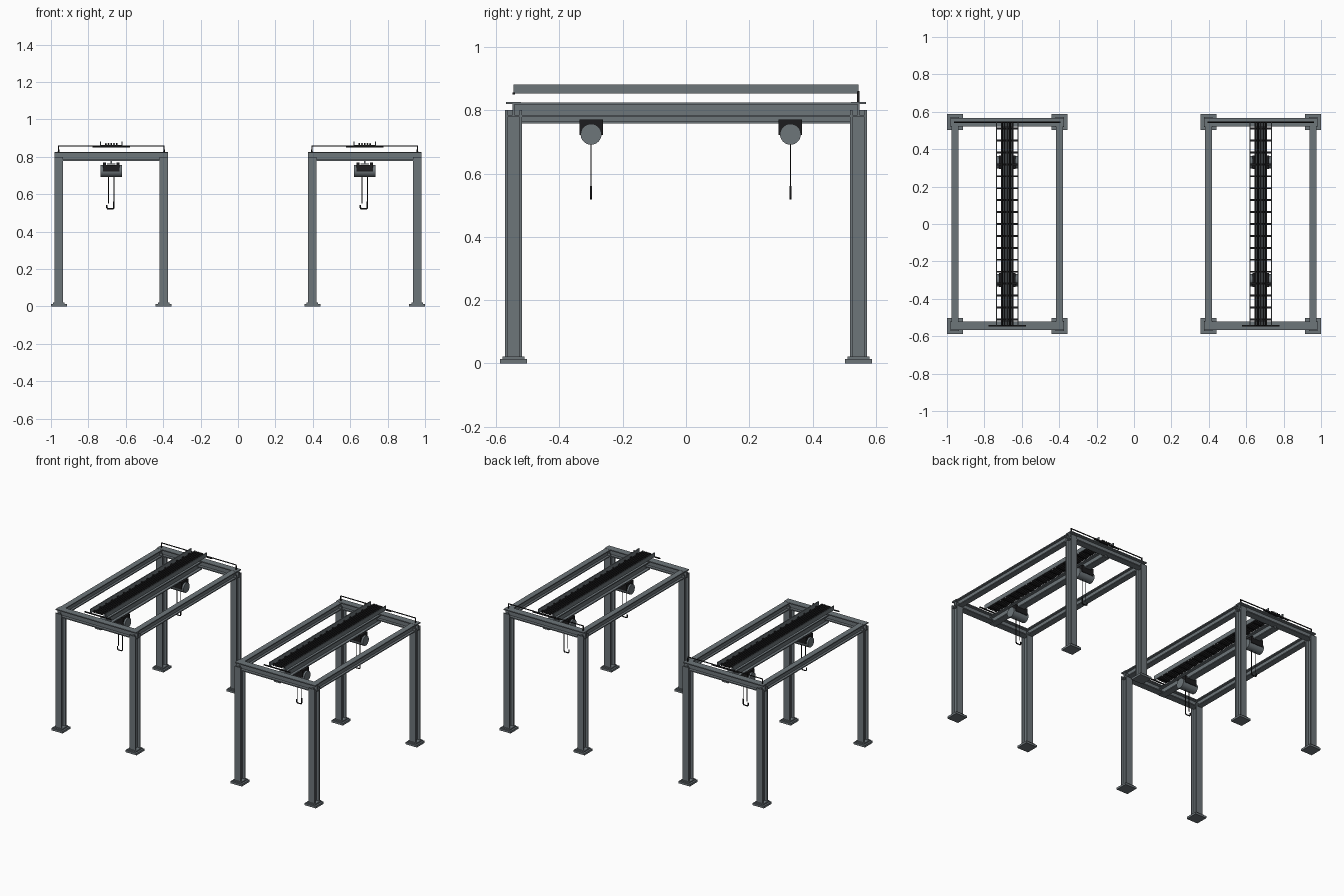
import bpy, bmesh, math
from mathutils import Vector

if "Cube" in bpy.data.objects:
    bpy.data.objects.remove(bpy.data.objects["Cube"])


def material(name, rgb):
    m = bpy.data.materials.new(name)
    m.diffuse_color = (*rgb, 1)
    m.use_nodes = True
    m.node_tree.nodes["Principled BSDF"].inputs["Base Color"].default_value = m.diffuse_color
    return m


STEEL = material("grey steel", (0.155, 0.18, 0.195))
DARK = material("black metal", (0.012, 0.012, 0.013))


def finish(name, bm, mat, smooth=False):
    bmesh.ops.recalc_face_normals(bm, faces=bm.faces)
    me = bpy.data.meshes.new(name)
    bm.to_mesh(me)
    bm.free()
    me.materials.append(mat)
    ob = bpy.data.objects.new(name, me)
    bpy.context.collection.objects.link(ob)
    if smooth:
        bpy.ops.object.select_all(action='DESELECT')
        ob.select_set(True)
        bpy.context.view_layer.objects.active = ob
        bpy.ops.object.shade_smooth_by_angle(angle=math.radians(40))
    return ob


def add_box(bm, lo, hi):
    vs = bmesh.ops.create_cube(bm, size=1)["verts"]
    for v in vs:
        v.co = Vector([lo[i] + (v.co[i] + 0.5) * (hi[i] - lo[i]) for i in range(3)])


def boxes(name, mat, *pairs):
    bm = bmesh.new()
    for lo, hi in pairs:
        add_box(bm, lo, hi)
    return finish(name, bm, mat)


def i_beam(name, start, end, wide, tall, t, across, up):
    """Sweep an I section from start to end; across and up orient the section."""
    w, h, s = wide / 2, tall / 2, t / 2
    half = [(w, -h), (w, -h + t), (s, -h + t), (s, h - t), (w, h - t), (w, h)]
    section = half + [(-x, y) for x, y in reversed(half)]
    start, end, across, up = map(Vector, (start, end, across, up))
    bm = bmesh.new()
    face = bm.faces.new([bm.verts.new(start + across * x + up * y) for x, y in section])
    out = bmesh.ops.extrude_face_region(bm, geom=[face])["geom"]
    bmesh.ops.translate(bm, vec=end - start,
                        verts=[g for g in out if isinstance(g, bmesh.types.BMVert)])
    return finish(name, bm, STEEL)


def rod(name, points, r, mat=DARK):
    cu = bpy.data.curves.new(name, 'CURVE')
    cu.dimensions = '3D'
    cu.bevel_depth, cu.bevel_resolution, cu.use_fill_caps = r, 1, True
    sp = cu.splines.new('POLY')
    sp.points.add(len(points) - 1)
    for p, co in zip(sp.points, points):
        p.co = (*co, 1)
    cu.materials.append(mat)
    ob = bpy.data.objects.new(name, cu)
    bpy.context.collection.objects.link(ob)
    return ob


def drum(name, c, r, length, mat):
    bm = bmesh.new()
    bmesh.ops.create_cone(bm, cap_ends=True, segments=32, radius1=r, radius2=r, depth=length)
    for v in bm.verts:
        v.co = Vector((v.co.z, v.co.y, v.co.x)) + Vector(c)
    return finish(name, bm, mat, True)


def hoist(cx, y):
    # trolley hugging the lower flange of the runway
    boxes("hoist_trolley", DARK,
          ((cx - 0.045, y - 0.037, 0.722), (cx + 0.045, y + 0.037, 0.757)),
          ((cx - 0.045, y - 0.037, 0.757), (cx - 0.028, y + 0.037, 0.77)),
          ((cx + 0.028, y - 0.037, 0.757), (cx + 0.045, y + 0.037, 0.77)))
    drum("hoist_drum", (cx, y, 0.724), 0.033, 0.115, STEEL)
    # two ropes and the hook
    for dx in (-0.015, 0.014):
        rod("hoist_rope", [(cx + dx, y, 0.70), (cx + dx, y, 0.55)], 0.0025)
    rod("hoist_hook", [(cx + 0.014, y, 0.56), (cx + 0.014, y, 0.528), (cx + 0.009, y, 0.521),
                       (cx - 0.018, y, 0.521), (cx - 0.024, y, 0.528), (cx - 0.024, y, 0.543)],
        0.0042)


def gantry(cx):
    X, Y = 0.28, 0.545
    for sx in (-1, 1):
        x = cx + sx * X
        for sy in (-1, 1):
            y = sy * Y
            # legs, foot plates and foot collars
            i_beam("leg", (x, y, 0.015), (x, y, 0.80), 0.046, 0.055, 0.008, (1, 0, 0), (0, 1, 0))
            boxes("foot", STEEL,
                  ((x - 0.0425, y - 0.0425, 0), (x + 0.0425, y + 0.0425, 0.014)),
                  ((x - 0.031, y - 0.035, 0.014), (x + 0.031, y + 0.035, 0.022)))
        # long side beams
        i_beam("side_beam", (x, -Y, 0.8015), (x, Y, 0.8015), 0.038, 0.047, 0.007,
               (1, 0, 0), (0, 0, 1))
    # cross beams over the legs
    for sy in (-1, 1):
        i_beam("cross_beam", (cx - 0.303, sy * Y, 0.802), (cx + 0.303, sy * Y, 0.802),
               0.046, 0.048, 0.007, (0, 1, 0), (0, 0, 1))
    # hoist runway
    i_beam("runway_beam", (cx, -Y, 0.785), (cx, Y, 0.785), 0.045, 0.054, 0.007,
           (1, 0, 0), (0, 0, 1))
    for y in (-0.30, 0.33):
        hoist(cx, y)

    # cable ladder: rails, rungs and cables
    for sx in (-1, 1):
        x = cx + sx * 0.057
        boxes("tray_rail", STEEL, ((x - 0.003, -Y, 0.853), (x + 0.003, Y, 0.882)))
    n = 17
    rungs = [-0.51 + 1.02 * i / (n - 1) for i in range(n)]
    boxes("tray_rungs", DARK, *[((cx - 0.057, y - 0.005, 0.855), (cx + 0.057, y + 0.005, 0.862))
                                for y in rungs])
    for i in range(5):
        x = cx + (i - 2) * 0.0145
        rod("tray_cable", [(x, -Y, 0.868), (x, Y, 0.868)], 0.0055)
    # tray carriers and rear frame
    for y in (-Y, Y):
        boxes("tray_carrier", DARK, ((cx - 0.1, y - 0.004, 0.85), (cx + 0.1, y + 0.004, 0.856)))
    rod("rear_frame", [(cx - 0.282, Y, 0.82), (cx - 0.282, Y, 0.858),
                       (cx + 0.282, Y, 0.858), (cx + 0.282, Y, 0.82)], 0.0045)


for centre in (-0.6775, 0.6775):
    gantry(centre)
